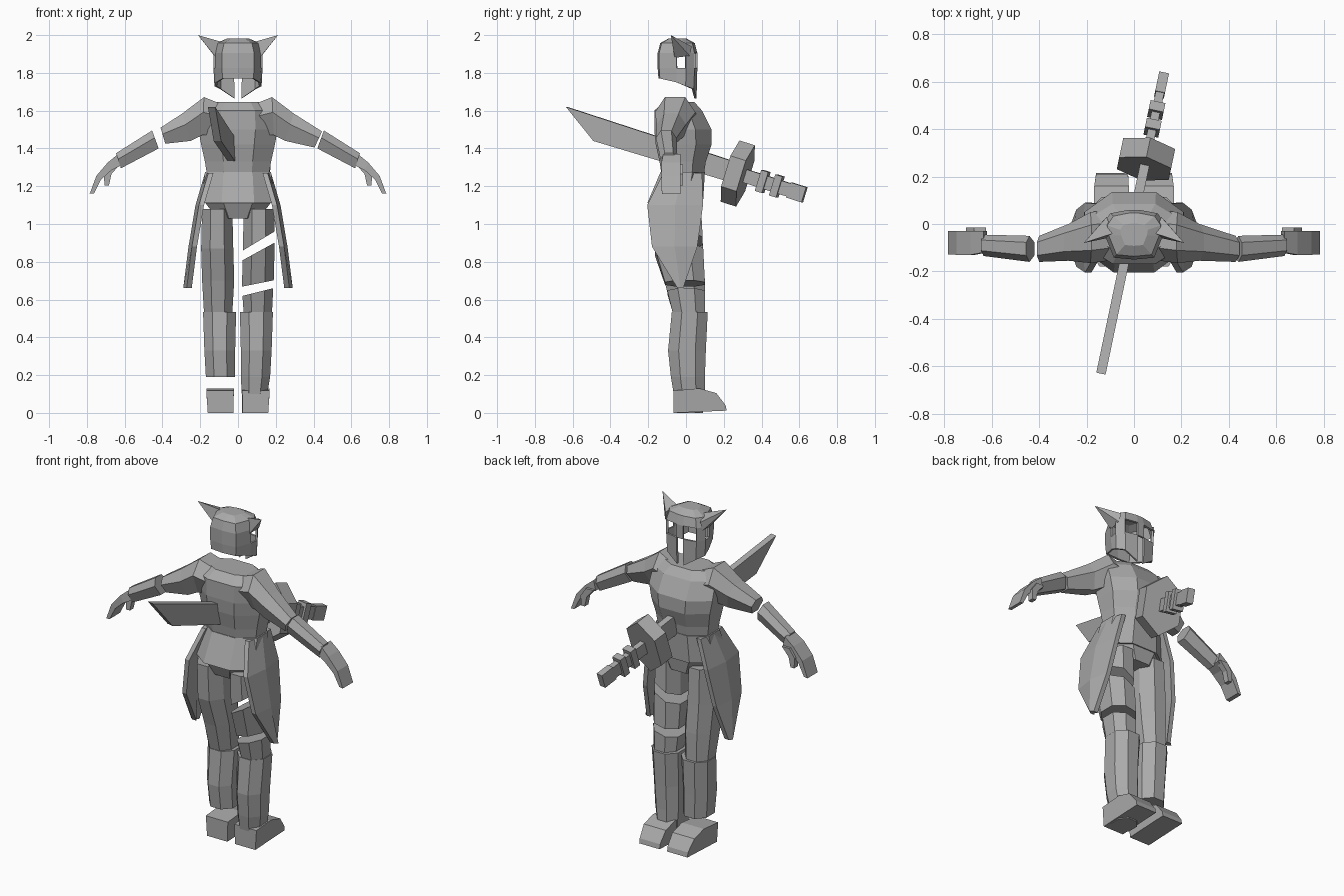
import bpy, bmesh, math
from mathutils import Vector

if "Cube" in bpy.data.objects:
    bpy.data.objects.remove(bpy.data.objects["Cube"])

grey = bpy.data.materials.new("plain grey")
grey.diffuse_color = (0.4, 0.4, 0.4, 1)
grey.use_nodes = True
grey.node_tree.nodes["Principled BSDF"].inputs["Base Color"].default_value = grey.diffuse_color


def finish(name, bm):
    bmesh.ops.recalc_face_normals(bm, faces=bm.faces)
    me = bpy.data.meshes.new(name)
    bm.to_mesh(me)
    bm.free()
    me.materials.append(grey)
    ob = bpy.data.objects.new(name, me)
    bpy.context.collection.objects.link(ob)
    return ob


def loft(name, rings, side=1):
    """Skin closed rings of equal length and cap both ends."""
    bm = bmesh.new()
    vs = [[bm.verts.new((p[0] * side, p[1], p[2])) for p in r] for r in rings]
    n = len(vs[0])
    for a, b in zip(vs, vs[1:]):
        for i in range(n):
            bm.faces.new((a[i], a[(i + 1) % n], b[(i + 1) % n], b[i]))
    bm.faces.new(vs[0])
    bm.faces.new(vs[-1])
    return finish(name, bm)


def oct_ring(z, x0, x1, y0, y1, tilt=0, c=0.28):
    """Chamfered rectangle; tilt raises z towards the outside."""
    dx, dy, m = (x1 - x0) * c, (y1 - y0) * c, (x0 + x1) / 2
    pts = [(x0 + dx, y0), (x1 - dx, y0), (x1, y0 + dy), (x1, y1 - dy),
           (x1 - dx, y1), (x0 + dx, y1), (x0, y1 - dy), (x0, y0 + dy)]
    return [(x, y, z + tilt * (x - m)) for x, y in pts]


def arm_ring(top, bot, y0, y1):
    """Six-sided section between a top and a bottom point in the xz plane."""
    t, b = Vector((top[0], 0, top[1])), Vector((bot[0], 0, bot[1]))
    d = (y1 - y0) * 0.25
    out = []
    for f, y in ((0, y0 + d), (0, y1 - d), (0.4, y1), (1, y1 - d), (1, y0 + d), (0.4, y0)):
        p = t.lerp(b, f)
        out.append((p.x, y, p.z))
    return out


# Torso and hips
loft("torso", [oct_ring(z, -w, w, b, f) for z, w, b, f in (
    (1.265, .165, -.13, .095), (1.33, .175, -.14, .105), (1.42, .195, -.16, .135),
    (1.50, .21, -.168, .135), (1.60, .205, -.168, .085), (1.645, .15, -.12, .045))])
loft("hips", [oct_ring(z, -w, w, b, f) for z, w, b, f in (
    (1.275, .175, -.135, .10), (1.11, .195, -.205, .09))])
loft("pelvis", [oct_ring(z, -w, w, b, f) for z, w, b, f in (
    (1.12, .18, -.19, .085), (1.03, .11, -.15, .07))])


# Thigh shape by height: z, inner x, outer x, back y, front y
THIGH = [(1.08, .03, .19, -.18, .08), (.87, .025, .195, -.17, .09),
         (.70, .02, .19, -.115, .10), (.53, .03, .18, -.07, .10)]


def thigh_at(z, tilt=0):
    for a, b in zip(THIGH, THIGH[1:]):
        if z >= b[0]:
            t = (a[0] - z) / (a[0] - b[0])
            return oct_ring(z, *[p + (q - p) * t for p, q in zip(a[1:], b[1:])], tilt)


BOOT = [(.535, .01, .185, -.075, .115), (.33, .015, .178, -.095, .105),
        (.19, .015, .17, -.08, .10), (.10, .02, .155, -.065, .10), (.0, .02, .15, -.062, .09)]
FOOT = [(-.065, 0), (.215, .012), (.21, .04), (.16, .105), (.07, .13), (-.065, .118)]

# Left leg: whole thigh, boot cut above the ankle
loft("left_thigh", [thigh_at(z) for z in (1.08, .87, .70, .53)], -1)
loft("left_boot", [oct_ring(*r) for r in BOOT[:3]], -1)
# Right leg: thigh sliced into three pieces, whole boot
loft("right_thigh_upper", [thigh_at(1.08), thigh_at(.91, .6)])
loft("right_thigh_middle", [thigh_at(.855, .55), thigh_at(.685, .2)])
loft("right_knee", [thigh_at(.64, .25), thigh_at(.53)])
loft("right_boot", [oct_ring(*r) for r in BOOT])
for side, label in ((-1, "left"), (1, "right")):
    loft(label + "_foot", [[(x + (.008 if x > .1 else -.003) * (z > .08), y, z) for y, z in FOOT]
                           for x in (.025, .16)], side)

# Arms, hands and side skirt panels
for side, label in ((-1, "left"), (1, "right")):
    end = ((.41, 1.51), (.385, 1.425)) if side < 0 else ((.445, 1.49), (.405, 1.405))
    loft(label + "_upper_arm", [arm_ring((.10, 1.64), (.12, 1.47), -.155, .06),
                                arm_ring((.18, 1.672), (.19, 1.47), -.165, .05),
                                arm_ring((.295, 1.585), (.25, 1.44), -.155, .0),
                                arm_ring(*end, -.16, -.05)], side)
    loft(label + "_forearm", [arm_ring((.455, 1.495), (.42, 1.40), -.16, -.05),
                              arm_ring((.645, 1.375), (.62, 1.295), -.135, -.045)], side)
    palm = [((.635, 1.37), (.62, 1.31), -.12), ((.69, 1.325), (.67, 1.285), -.13),
            ((.75, 1.255), (.725, 1.235), -.13), ((.785, 1.16), (.762, 1.163), -.128)]
    loft(label + "_hand", [[(t[0], y, t[1]), (t[0], -.03, t[1]), (b[0], -.03, b[1]), (b[0], y, b[1])]
                           for t, b, y in palm], side)
    thumb = [(.65, 1.315, .025), (.69, 1.265, .02), (.695, 1.205, .012)]
    loft(label + "_thumb", [[(x + r, -.05, z), (x + r, -.015, z), (x - r, -.015, z), (x - r, -.05, z)]
                            for x, z, r in thumb], side)
    panel = [(1.27, .175, -.12, .085), (1.10, .225, -.205, .09), (.88, .262, -.18, .06), (.66, .29, -.045, -.015)]
    loft(label + "_skirt_panel", [[(x - .018, b, z), (x, (b + f) / 2, z), (x - .018, f, z),
                                   (x - .045, f, z), (x - .035, (b + f) / 2, z), (x - .045, b, z)]
                                  for z, x, b, f in panel], side)

# Helmet shell: columns run from the back centre round to the front
COLS = [(0, -.15, 1.77), (.085, -.142, 1.77), (.122, -.05, 1.75), (.13, .0, 1.73),
        (.10, .045, 1.715), (.022, .06, 1.665)]
ring = COLS + [(-x, y, z) for x, y, z in reversed(COLS[1:])]
n = len(ring)
bm = bmesh.new()
rows = []
for z, s in ((None, .96), (1.825, 1), (1.905, 1), (1.958, .87), (1.982, .45)):
    rows.append([bm.verts.new((x * s, -.045 + (y + .045) * s, z or zb)) for x, y, zb in ring])
for r in range(4):
    for i in range(n):
        side_i = min(i, n - 1 - i)
        # mouth slit, eye slots and side windows stay open
        if (r == 0 and i == 5) or (r == 1 and side_i in (2, 4)):
            continue
        j = (i + 1) % n
        bm.faces.new((rows[r][i], rows[r][j], rows[r + 1][j], rows[r + 1][i]))
bm.faces.new(rows[-1])
helmet = finish("helmet", bm)
shell = helmet.modifiers.new("thickness", 'SOLIDIFY')
shell.thickness = .012
shell.offset = -1

# Horns
for side, label in ((-1, "left"), (1, "right")):
    bm = bmesh.new()
    base = [bm.verts.new((side * x, y, z)) for x, y, z in
            ((.115, -.06, 1.88), (.125, .02, 1.89), (.115, .03, 1.94), (.09, -.04, 1.965))]
    tip = bm.verts.new((side * .212, -.08, 2.0))
    bm.faces.new(base)
    for i in range(4):
        bm.faces.new((base[i], base[(i + 1) % 4], tip))
    finish(label + "_horn", bm)

# Sword through the chest: local axes are across, along and up
along = Vector((.21, 1, -.32)).normalized()
across = along.cross(Vector((0, 0, 1))).normalized()
up = across.cross(along)


def sword_pt(a, l, h):
    return Vector((-.007, 0, 1.355)) + across * a + along * l + up * h


def sword_bar(name, section, l0, l1):
    loft(name, [[sword_pt(a, l, h) for a, h in section] for l in (l0, l1)])


def rect(w, h):
    return [(-w, -h), (w, -h), (w, h), (-w, h)]


loft("blade", [[sword_pt(a, l, h) for l, h in ((-.695, .06), (-.50, -.068), (.26, -.055), (.26, .055))]
               for a in (-.02, .02)])
sword_bar("guard", [(0, -.17), (.112, -.085), (.112, .085), (0, .17), (-.112, .085), (-.112, -.085)], .25, .337)
sword_bar("grip", rect(.018, .036), .33, .60)
for k, l in enumerate((.415, .495)):
    sword_bar("grip_ring_%d" % (k + 1), rect(.032, .058), l, l + .04)
sword_bar("pommel", rect(.021, .042), .585, .672)
